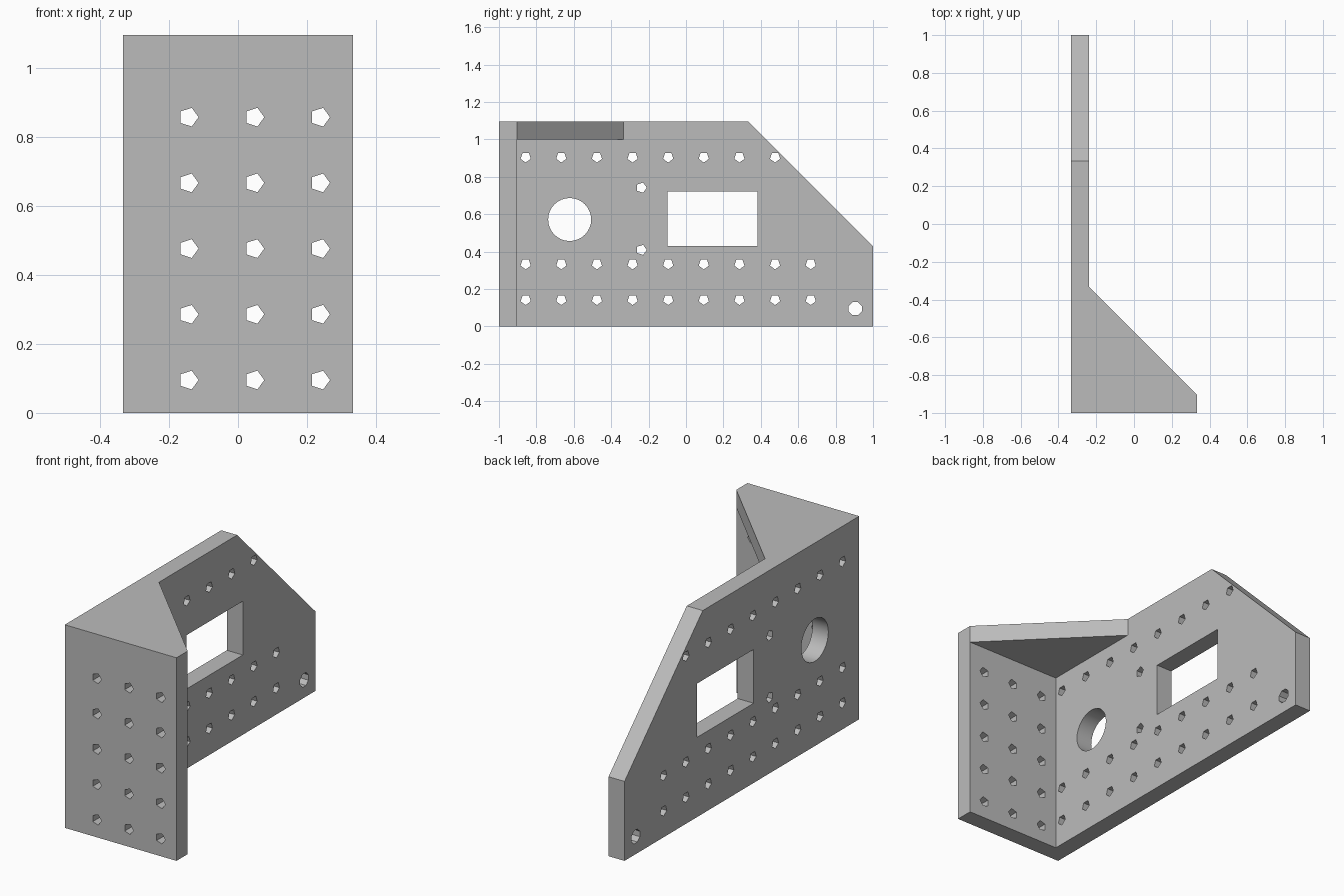
import bpy, bmesh
from math import cos, sin, pi
from mathutils import Vector

cube = bpy.data.objects.get("Cube")
if cube:
    bpy.data.objects.remove(cube, do_unlink=True)

U = 2 / 21                      # one design unit
T = U                           # plate thickness
HX, HY, H = 3.5 * U, 10.5 * U, 11.5 * U

grey = bpy.data.materials.new("plain grey")
grey.use_nodes = True
grey.diffuse_color = (0.5, 0.5, 0.5, 1)
grey.node_tree.nodes["Principled BSDF"].inputs["Base Color"].default_value = (0.5, 0.5, 0.5, 1)


def prism(bm, pts, axis, lo, hi):
    """Extrude a 2D outline along an axis from lo to hi."""
    place = {"x": lambda a, b: (lo, a, b),
             "y": lambda a, b: (a, lo, b),
             "z": lambda a, b: (a, b, lo)}[axis]
    face = bm.faces.new([bm.verts.new(place(a, b)) for a, b in pts])
    step = Vector([(hi - lo) * (axis == k) for k in "xyz"])
    ext = bmesh.ops.extrude_face_region(bm, geom=[face])["geom"]
    bmesh.ops.translate(bm, vec=step, verts=[v for v in ext if isinstance(v, bmesh.types.BMVert)])


def ring(a, b, r, n, turn=0.0):
    return [(a + r * cos(turn + 2 * pi * i / n), b + r * sin(turn + 2 * pi * i / n)) for i in range(n)]


def rect(a0, a1, b0, b1):
    return [(a0, b0), (a1, b0), (a1, b1), (a0, b1)]


def make(name, prisms):
    bm = bmesh.new()
    for p in prisms:
        prism(bm, *p)
    bmesh.ops.recalc_face_normals(bm, faces=bm.faces)
    mesh = bpy.data.meshes.new(name)
    bm.to_mesh(mesh)
    bm.free()
    obj = bpy.data.objects.new(name, mesh)
    bpy.context.collection.objects.link(obj)
    return obj


# Full-height plan outline: side plate, front plate and gusset corner
plan = [(-HX, -HY), (HX, -HY), (HX, -HY + T), (-HX + T, -HX), (-HX + T, HY), (-HX, HY)]
bracket = make("angle_bracket", [(plan, "z", 0, H)])
bracket.data.materials.append(grey)

# Space below the gusset, and the sloped rear corner
pocket = make("pocket_cutter", [(rect(-HX + T, 1, -HY + T, 2), "z", -1, H - T)])
slope = make("slope_cutter", [([(HX, H), (HY, H - 7 * U), (2, H - 7 * U - 1), (2, 2), (HX - 1, H + 1)],
                               "x", -1, 1)])

# Openings through the side plate
side = [(ring(-0.622, 6 * U, 0.115, 32), 9), (rect(-0.1, 0.381, 0.43, 0.72), 9),
        (ring(9.5 * U, U, 0.038, 8, pi / 8), 9)]
R = 0.3 * U
for row, count in ((1.5, 9), (3.5, 9), (9.5, 8)):
    side += [(ring((2 * k - 9) * U, row * U, R, 5, -pi / 2), 9) for k in range(count)]
side += [(ring(-2.5 * U, z, R, 5), 9) for z in (0.409, 0.742)]
holes = [(pts, "x", -HX - 0.05, -HX + T + 0.05) for pts, _ in side]

# Grid of holes through the front plate
for x in (-1.5, 0.5, 2.5):
    for z in range(1, 10, 2):
        holes.append((ring(x * U, z * U, R, 5), "y", -HY - 0.05, -HY + T + 0.02))
hole_cutter = make("hole_cutter", holes)

# Cut everything and bake the result
cutters = (pocket, slope, hole_cutter)
for c in cutters:
    c.hide_render = True
    mod = bracket.modifiers.new(c.name, "BOOLEAN")
    mod.operation, mod.solver, mod.object = "DIFFERENCE", "EXACT", c
graph = bpy.context.evaluated_depsgraph_get()
baked = bpy.data.meshes.new_from_object(bracket.evaluated_get(graph))
bracket.modifiers.clear()
bracket.data = baked
for c in cutters:
    bpy.data.objects.remove(c, do_unlink=True)

# Smooth only the round bore
bpy.ops.object.select_all(action="DESELECT")
bracket.select_set(True)
bpy.context.view_layer.objects.active = bracket
bpy.ops.object.shade_smooth_by_angle(angle=pi / 9)
